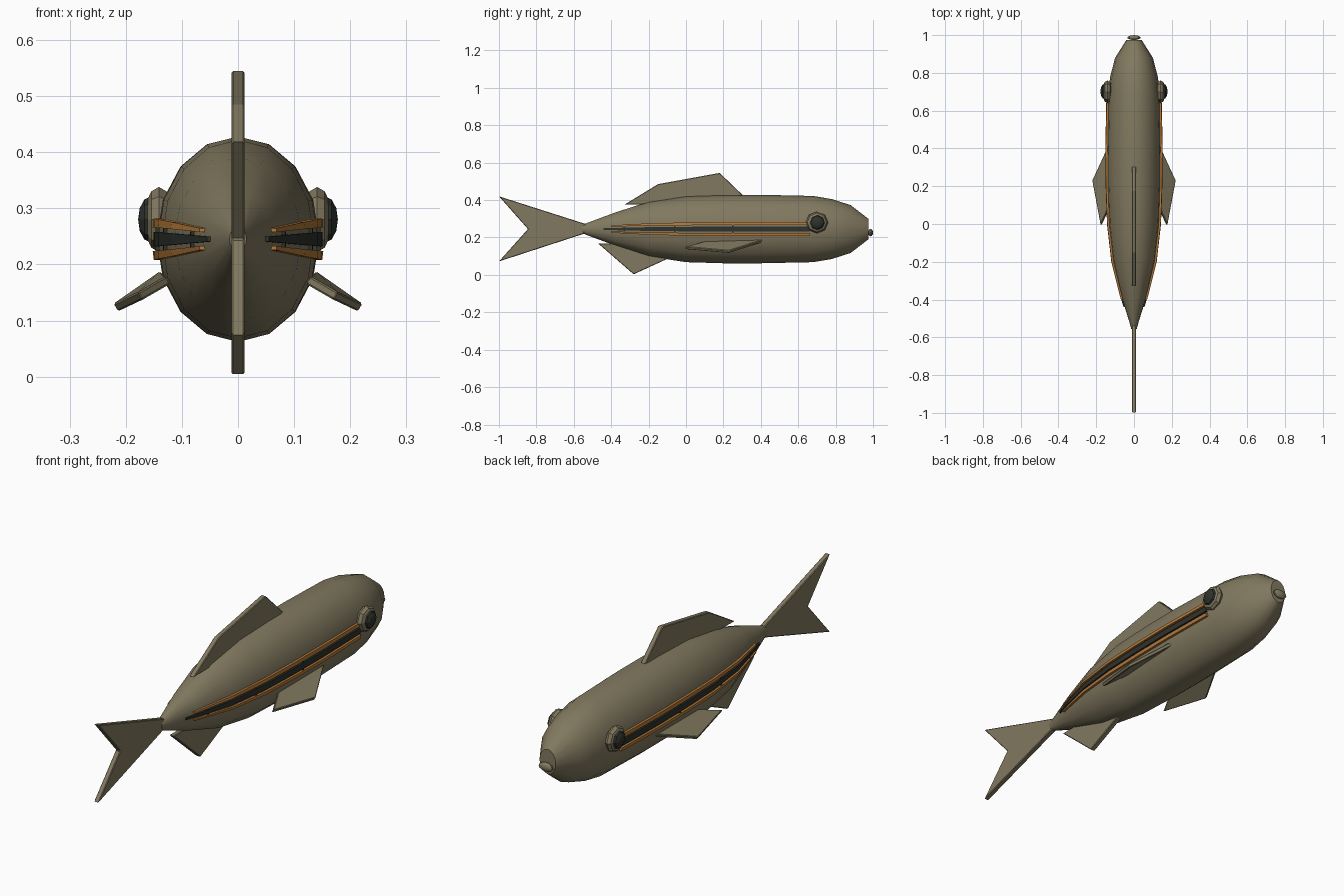
import bpy, bmesh, math
from mathutils import Matrix

cube = bpy.data.objects.get("Cube")
if cube:
    bpy.data.objects.remove(cube, do_unlink=True)


def material(name, rgb):
    m = bpy.data.materials.new(name)
    m.use_nodes = True
    m.diffuse_color = (*rgb, 1)
    m.node_tree.nodes["Principled BSDF"].inputs["Base Color"].default_value = (*rgb, 1)
    return m


OLIVE = material("olive_skin", (0.22, 0.19, 0.115))
DARK = material("dark_stripe", (0.028, 0.032, 0.026))
ORANGE = material("orange_stripe", (0.46, 0.19, 0.04))


def finish(bm, name, mat, smooth=False):
    bmesh.ops.recalc_face_normals(bm, faces=bm.faces)
    mesh = bpy.data.meshes.new(name)
    bm.to_mesh(mesh)
    bm.free()
    ob = bpy.data.objects.new(name, mesh)
    bpy.context.collection.objects.link(ob)
    mesh.materials.append(mat)
    if smooth:
        bpy.ops.object.select_all(action='DESELECT')
        ob.select_set(True)
        bpy.context.view_layer.objects.active = ob
        bpy.ops.object.shade_smooth_by_angle(angle=math.radians(35))
    return ob


def loft(rings, name, mat, smooth=False):
    bm = bmesh.new()
    loops = [[bm.verts.new(p) for p in ring] for ring in rings]
    for a, b in zip(loops, loops[1:]):
        for i in range(len(a)):
            j = (i + 1) % len(a)
            bm.faces.new((a[i], a[j], b[j], b[i]))
    bm.faces.new(loops[0])
    bm.faces.new(loops[-1])
    return finish(bm, name, mat, smooth)


# Body: rows of y, half width, half height
MID = 0.245
BODY = [(-0.555, 0.015, 0.022), (-0.52, 0.024, 0.036), (-0.38, 0.068, 0.088),
        (-0.2, 0.113, 0.146), (0.0, 0.136, 0.177), (0.2, 0.143, 0.183),
        (0.4, 0.145, 0.183), (0.68, 0.139, 0.177), (0.78, 0.126, 0.16),
        (0.88, 0.1, 0.128), (0.975, 0.04, 0.055)]
SIDES = 16


def ring(y, w, h):
    steps = [2 * math.pi * i / SIDES for i in range(SIDES)]
    return [(w * math.cos(a), y, MID + h * math.sin(a)) for a in steps]


loft([ring(*row) for row in BODY], "body", OLIVE, True)


def body_size(y):
    for (y0, w0, h0), (y1, w1, h1) in zip(BODY, BODY[1:]):
        if y0 <= y <= y1:
            t = (y - y0) / (y1 - y0)
            return w0 + t * (w1 - w0), h0 + t * (h1 - h0)


def skin_x(y, z):
    w, h = body_size(y)
    return w * math.sqrt(max(0, 1 - ((z - MID) / h) ** 2))


# Side stripes: thin strips that follow the skin and taper to the tail
def stripe(name, mat, side, start, end, offset, half, raise_by):
    rings = []
    for y in [start] + [r[0] for r in BODY if start < r[0] < end] + [end]:
        k = body_size(y)[0] / 0.145
        mid, hw = MID + offset * k ** 0.7, half * max(k, 0.3)
        rings.append([(side * (skin_x(y, z) + d), y, z)
                      for z, d in ((mid - hw, -0.008), (mid + hw, -0.008),
                                   (mid + hw, raise_by), (mid - hw, raise_by))])
    loft(rings, name, mat)


# Fins: flat outlines given thickness along their thin direction
def fin(name, points, shift):
    bm = bmesh.new()
    pts = [[tuple(c + s * d for c, d in zip(p, shift)) for p in points] for s in (-1, 1)]
    low, high = [[bm.verts.new(p) for p in side] for side in pts]
    bm.faces.new(low)
    bm.faces.new(high)
    for i in range(len(points)):
        j = (i + 1) % len(points)
        bm.faces.new((low[i], low[j], high[j], high[i]))
    ob = finish(bm, name, OLIVE)
    bev = ob.modifiers.new("soft_edge", 'BEVEL')
    bev.width = 0.003
    bev.segments = 1
    return ob


def upright_fin(name, outline):
    fin(name, [(0, y, z) for y, z in outline], (0.0115, 0, 0))


upright_fin("dorsal_fin", [(-0.33, 0.375), (-0.15, 0.485), (0.18, 0.545),
                           (0.305, 0.425), (0.1, 0.4), (-0.2, 0.378)])
upright_fin("tail_fin", [(-0.53, 0.27), (-1, 0.42), (-0.845, 0.245),
                         (-1, 0.072), (-0.53, 0.225)])
upright_fin("belly_fin", [(-0.47, 0.168), (-0.28, 0.003), (-0.09, 0.09),
                          (-0.2, 0.14), (-0.38, 0.168)])


# Eyes, lips and paired parts
def ball(name, mat, centre, size, axis='Z', segments=8, rings=6, smooth=False):
    bm = bmesh.new()
    bmesh.ops.create_uvsphere(bm, u_segments=segments, v_segments=rings, radius=1)
    turn = Matrix.Rotation(math.pi / 2, 4, 'Y') if axis == 'X' else Matrix.Identity(4)
    bm.transform(Matrix.Translation(centre) @ Matrix.Diagonal((*size, 1)) @ turn)
    return finish(bm, name, mat, smooth)


for label, s in (("left", 1), ("right", -1)):
    stripe(label + "_dark_stripe", DARK, s, -0.44, 0.66, 0, 0.013, 0.006)
    stripe(label + "_upper_orange_stripe", ORANGE, s, -0.4, 0.66, 0.029, 0.008, 0.008)
    stripe(label + "_lower_orange_stripe", ORANGE, s, -0.4, 0.66, -0.029, 0.008, 0.008)
    for i, y in enumerate((-0.33, -0.06, 0.25)):
        stripe(f"{label}_stripe_tick_{i + 1}", DARK, s, y - 0.003, y + 0.003, 0, 0.025, 0.005)
    fin(label + "_side_fin",
        [(s * 0.135, 0.41, 0.181), (s * 0.218, 0.23, 0.123),
         (s * 0.174, -0.005, 0.144), (s * 0.125, 0.1, 0.172)],
        (s * 0.004, 0, 0.007))
    ball(label + "_eye_rim", OLIVE, (s * 0.141, 0.7, 0.28), (0.027, 0.06, 0.058), 'X')
    ball(label + "_eye", DARK, (s * 0.156, 0.702, 0.28), (0.022, 0.041, 0.041), 'X')

ball("lips", OLIVE, (0, 0.987, 0.226), (0.035, 0.013, 0.02), segments=10, smooth=True)
